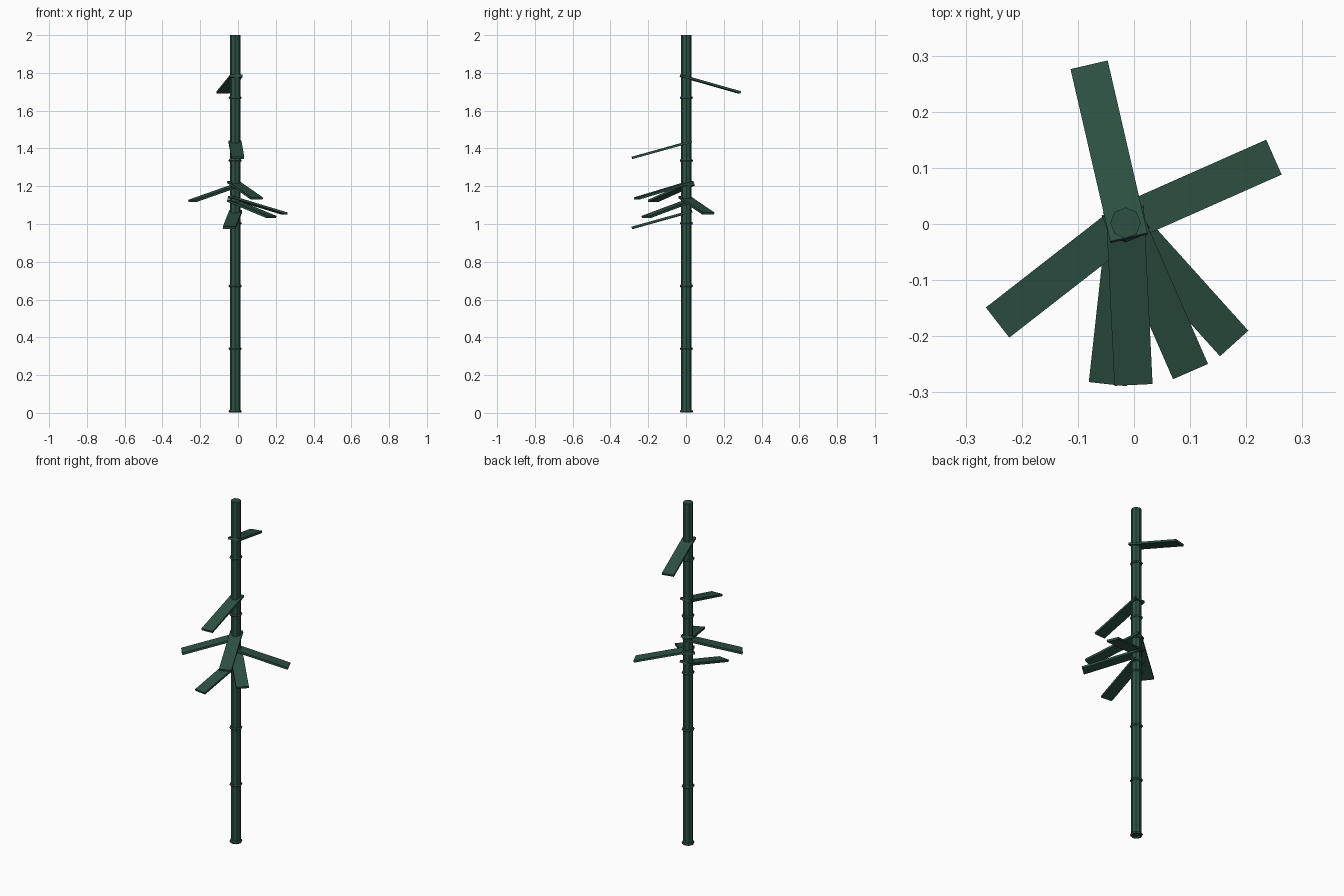
import bpy
from math import radians, cos, sin, pi
from mathutils import Matrix

if "Cube" in bpy.data.objects:
    bpy.data.objects.remove(bpy.data.objects["Cube"])

AXIS_X, AXIS_Y = -0.015, 0.002   # stalk position
STEP, RING_R = 0.332, 0.008      # segment height, node ring thickness radius

green = bpy.data.materials.new("dark green")
green.diffuse_color = (0.027, 0.082, 0.057, 1)
green.use_nodes = True
green.node_tree.nodes["Principled BSDF"].inputs["Base Color"].default_value = green.diffuse_color


def finish(name):
    ob = bpy.context.object
    ob.name = name
    ob.data.materials.append(green)
    return ob


# Stalk: six eight-sided segments, each starting with a node ring
for i in range(6):
    z = RING_R + i * STEP
    bpy.ops.mesh.primitive_cylinder_add(vertices=8, radius=0.0275, depth=STEP,
                                        location=(AXIS_X, AXIS_Y, z + STEP / 2))
    finish(f"stalk_segment_{i + 1}")
    bpy.ops.mesh.primitive_torus_add(major_segments=8, minor_segments=6,
                                     major_radius=0.027, minor_radius=RING_R,
                                     location=(AXIS_X, AXIS_Y, z))
    finish(f"node_ring_{i + 1}")

# Leaves: flat drooping blades (heading in degrees, height of tip)
LEAVES = [(103, 1.697), (-87.2, 1.35), (-66.4, 1.135), (217.9, 1.122),
          (23.9, 1.055), (-48, 1.037), (-96.3, 0.98)]
LENGTH, WIDTH, THICK, DROOP = 0.327, 0.068, 0.012, radians(15.5)
MID = 0.130                       # distance of blade centre from the stalk axis
for i, (heading, tip_z) in enumerate(LEAVES):
    bpy.ops.mesh.primitive_cube_add(size=1)
    ob = finish(f"leaf_{i + 1}")
    a = radians(heading)
    z = tip_z + LENGTH / 2 * sin(DROOP)
    ob.matrix_world = (Matrix.Translation((AXIS_X + MID * cos(a), AXIS_Y + MID * sin(a), z))
                       @ Matrix.Rotation(a, 4, 'Z') @ Matrix.Rotation(DROOP, 4, 'Y')
                       @ Matrix.Diagonal((LENGTH, WIDTH, THICK, 1)))
